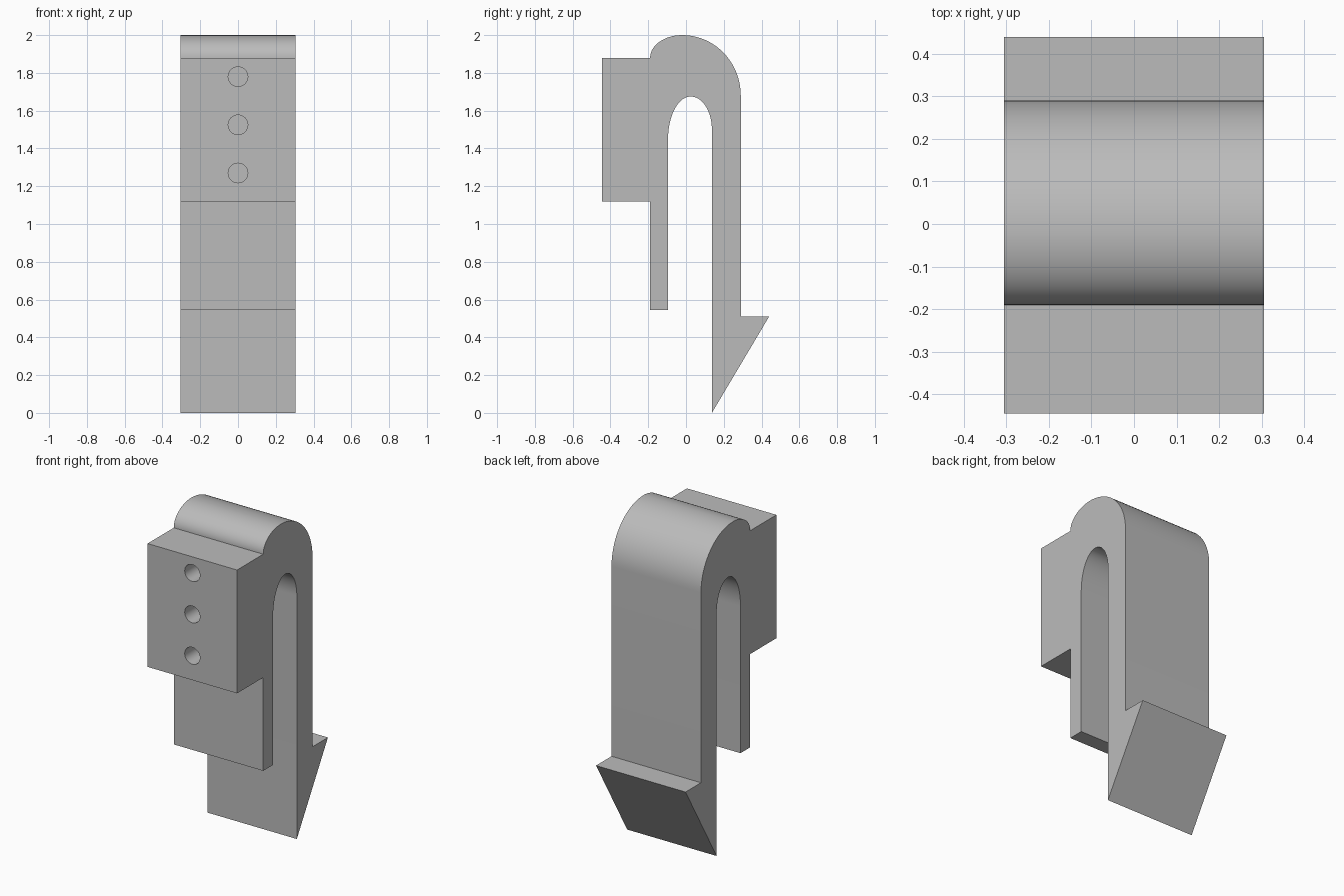
import bpy, bmesh
from math import sin, cos, pi, radians

cube = bpy.data.objects.get("Cube")
if cube:
    bpy.data.objects.remove(cube, do_unlink=True)

HALF_WIDTH = 0.305
STEPS = 20

grey = bpy.data.materials.new("light grey")
grey.use_nodes = True
grey.diffuse_color = (0.5, 0.5, 0.5, 1)
grey.node_tree.nodes["Principled BSDF"].inputs["Base Color"].default_value = (0.5, 0.5, 0.5, 1)


def arc(cy, cz, ry, rz, start, end):
    """Points on part of an ellipse in the side plane, angles in degrees."""
    angles = [radians(start + (end - start) * i / STEPS) for i in range(STEPS + 1)]
    return [(cy + ry * cos(a), cz + rz * sin(a)) for a in angles]


def finish(bm, name):
    bmesh.ops.recalc_face_normals(bm, faces=bm.faces)
    mesh = bpy.data.meshes.new(name)
    bm.to_mesh(mesh)
    bm.free()
    mesh.materials.append(grey)
    obj = bpy.data.objects.new(name, mesh)
    bpy.context.collection.objects.link(obj)
    return obj


# Side profile: mounting block, rounded top, long barbed leg, slot, short leg
profile = [(-0.19, 1.12), (-0.445, 1.12), (-0.445, 1.88)]
profile += arc(-0.02, 1.88, 0.17, 0.12, 180, 90)
profile += arc(-0.02, 1.68, 0.31, 0.32, 90, 0)[1:]
profile += [(0.29, 0.51), (0.44, 0.51), (0.137, 0.0)]
profile += arc(0.025, 1.50, 0.112, 0.175, 0, 90)
profile += arc(0.025, 1.45, 0.12, 0.225, 90, 180)[1:]
profile += [(-0.095, 0.545), (-0.19, 0.545)]

bm = bmesh.new()
side = bm.faces.new([bm.verts.new((-HALF_WIDTH, y, z)) for y, z in profile])
extruded = bmesh.ops.extrude_face_region(bm, geom=[side], use_keep_orig=True)
moved = [v for v in extruded["geom"] if isinstance(v, bmesh.types.BMVert)]
bmesh.ops.translate(bm, verts=moved, vec=(2 * HALF_WIDTH, 0, 0))
clip = finish(bm, "hook_clip")

# Three blind screw holes in the front of the block
bm = bmesh.new()
for z in (1.27, 1.525, 1.78):
    ring = [bm.verts.new((0.052 * cos(2 * pi * i / 32), -0.5, z + 0.052 * sin(2 * pi * i / 32)))
            for i in range(32)]
    disc = bm.faces.new(ring)
    geom = bmesh.ops.extrude_face_region(bm, geom=[disc], use_keep_orig=True)["geom"]
    bmesh.ops.translate(bm, verts=[v for v in geom if isinstance(v, bmesh.types.BMVert)],
                        vec=(0, 0.31, 0))
cutter = finish(bm, "screw_hole_cutter")
cutter.hide_render = True

# Cut the holes, then smooth only the curved surfaces
bpy.ops.object.select_all(action="DESELECT")
clip.select_set(True)
bpy.context.view_layer.objects.active = clip
cut = clip.modifiers.new("screw holes", "BOOLEAN")
cut.operation = "DIFFERENCE"
cut.solver = "EXACT"
cut.object = cutter
bpy.ops.object.modifier_apply(modifier=cut.name)
bpy.data.objects.remove(cutter, do_unlink=True)
bpy.ops.object.shade_smooth_by_angle(angle=radians(30))
